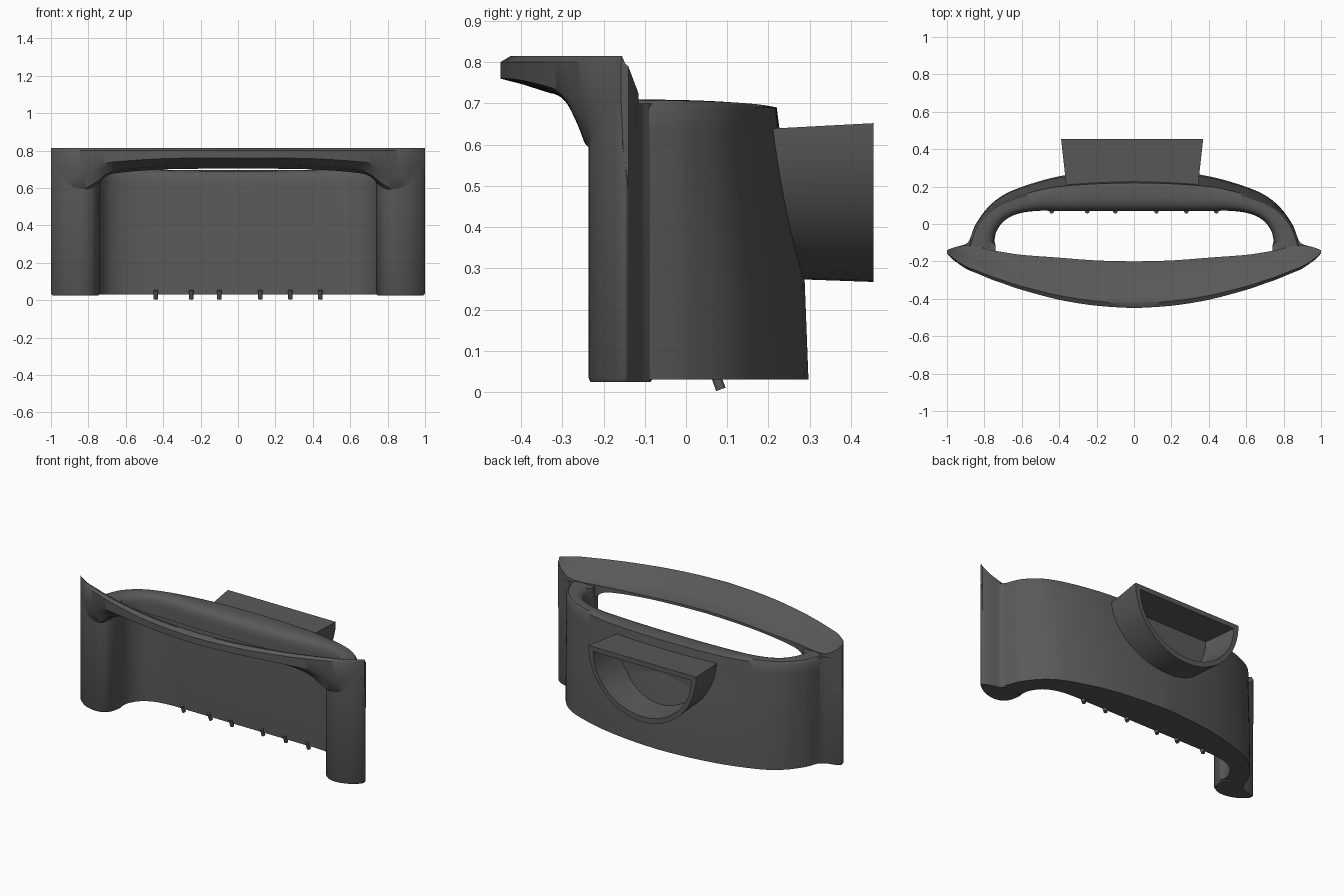
import bpy, bmesh, math

cube = bpy.data.objects.get("Cube")
if cube:
    bpy.data.objects.remove(cube, do_unlink=True)

grey = bpy.data.materials.new("dark_grey")
grey.use_nodes = True
colour = (0.1, 0.1, 0.1, 1)
grey.diffuse_color = colour
grey.node_tree.nodes["Principled BSDF"].inputs["Base Color"].default_value = colour


def finish(obj, angle=40):
    obj.data.materials.clear()
    obj.data.materials.append(grey)
    bpy.ops.object.select_all(action='DESELECT')
    obj.select_set(True)
    bpy.context.view_layer.objects.active = obj
    bpy.ops.object.shade_smooth_by_angle(angle=math.radians(angle))


def spline(points, steps, closed=False):
    """Smooth curve through points of any dimension."""
    n = len(points)
    out = []
    for i in range(n if closed else n - 1):
        ids = [i - 1, i, i + 1, i + 2]
        ids = [k % n if closed else min(max(k, 0), n - 1) for k in ids]
        a, b, c, d = (points[k] for k in ids)
        for s in range(steps):
            t = s / steps
            out.append(tuple(
                q + 0.5 * t * (r - p + t * (2 * p - 5 * q + 4 * r - w + t * (3 * (q - r) + w - p)))
                for p, q, r, w in zip(a, b, c, d)))
    if not closed:
        out.append(tuple(points[-1]))
    return out


def mirrored(half):
    """Full run of stations from a half run that ends on x = 0; x columns are negated by the caller."""
    return [(1, h) for h in half] + [(-1, h) for h in reversed(half[:-1])]


def loft(name, rings, angle=40):
    bm = bmesh.new()
    rows = [[bm.verts.new(p) for p in ring] for ring in rings]
    for a, b in zip(rows, rows[1:]):
        for i in range(len(a)):
            j = (i + 1) % len(a)
            bm.faces.new((a[i], a[j], b[j], b[i]))
    bm.faces.new(rows[0])
    bm.faces.new(rows[-1])
    bmesh.ops.recalc_face_normals(bm, faces=bm.faces[:])
    mesh = bpy.data.meshes.new(name)
    bm.to_mesh(mesh)
    bm.free()
    obj = bpy.data.objects.new(name, mesh)
    bpy.context.collection.objects.link(obj)
    finish(obj, angle)
    return obj


# Curved rear body: outer foot x y, outer top x y, inner wall x y
body_half = [
    (.89, -.12, .89, -.12, .74, -.13),
    (.87, -.06, .87, -.06, .745, -.08),
    (.84, .01, .835, .01, .73, -.03),
    (.77, .10, .76, .085, .69, .02),
    (.68, .165, .66, .135, .62, .055),
    (.55, .215, .53, .175, .52, .07),
    (.4, .255, .4, .2, .4, .07),
    (.2, .285, .2, .215, .2, .07),
    (0, .297, 0, .22, 0, .07),
]
rim_profile = [(0, .03), (0, .64), (.03, .67), (.1, .69), (.25, .705), (.5, .71), (.9, .708)]
slope_profile = [(1, .69), (.9, .63), (.5, .45), (.12, .27), (0, .03)]
rings = []
for side, (fx, fy, tx, ty, ix, iy) in mirrored(spline(body_half, 5)):
    drop = .015 * (1 - min(1, (fx / .9) ** 2))
    ring = [(side * (ix + (tx - ix) * f), iy + (ty - iy) * f, z - drop * (z > .6))
            for f, z in rim_profile]
    ring += [(side * (fx + (tx - fx) * f), fy + (ty - fy) * f, z) for f, z in slope_profile]
    rings.append(ring)
loft("rear_body", rings)

# End pillars with a lens-like section
pillar = [(1, -.15), (.985, -.175), (.94, -.21), (.88, -.232), (.82, -.235), (.77, -.212),
          (.745, -.16), (.75, -.1), (.86, -.08), (.9, -.108), (.95, -.122), (.99, -.137)]
section = spline(pillar, 4, closed=True)
for side, name in ((1, "left_pillar"), (-1, "right_pillar")):
    rings = []
    for z, k in ((.024, .93), (.035, 1), (.64, 1), (.7, .99)):
        rings.append([(side * (.87 + (x - .87) * k), -.16 + (y + .16) * k, z) for x, y in section])
    loft(name, rings)

# Flared front visor: x, front y, lip z, underside y z, back y, back underside z, back top z
visor_half = [
    (1, -.157, .7, -.153, .6, -.14, .5, .79),
    (.96, -.195, .7, -.192, .6, -.125, .5, .75),
    (.9, -.238, .7, -.225, .6, -.115, .5, .72),
    (.82, -.272, .715, -.243, .6, -.125, .5, .712),
    (.76, -.297, .725, -.255, .63, -.14, .6, .71),
    (.7, -.318, .735, -.27, .675, -.15, .665, .71),
    (.6, -.352, .745, -.28, .7, -.165, .685, .71),
    (.4, -.405, .757, -.3, .715, -.18, .7, .715),
    (.2, -.437, .76, -.32, .723, -.195, .703, .72),
    (0, -.45, .76, -.33, .725, -.2, .705, .722),
]
rings = []
for side, (x, yf, zl, ym, zm, yb, zb, zt) in mirrored(spline(visor_half, 4)):
    depth = yb - yf
    outline = [(yf, zl), (yf, .8), (yf + .1 * depth, .815), (yf + .18 * depth, .812),
               (yf + .5 * depth, zt * .6 + .812 * .4), (yf + .8 * depth, zt * .9 + .0812),
               (yb, zt), (yb, zb), (ym, zm), (yf * .55 + ym * .45, zl * .6 + zm * .4)]
    rings.append([(side * x, y, z) for y, z in outline])
loft("front_visor", rings)


# Hollow half-round spout at the back
def half_round(y, width, top, bottom, count=24):
    arc = [math.pi * i / count for i in range(count + 1)]
    return [(-.01 + width * math.cos(a), y, top - (top - bottom) * math.sin(a)) for a in arc]


loft("rear_spout", [
    half_round(.14, .345, .637, .28),
    half_round(.23, .355, .64, .275),
    half_round(.455, .38, .652, .267),
    half_round(.455, .345, .622, .3),
    half_round(.25, .31, .612, .315),
], 35)

# Small tilted pegs under the body
for i, x in enumerate((-.44, -.25, -.1, .12, .28, .44)):
    bpy.ops.mesh.primitive_cylinder_add(vertices=12, radius=.012, depth=.05,
                                        location=(x, .076, .03), rotation=(.35, 0, 0))
    peg = bpy.context.object
    peg.name = f"peg_{i + 1}"
    finish(peg)
